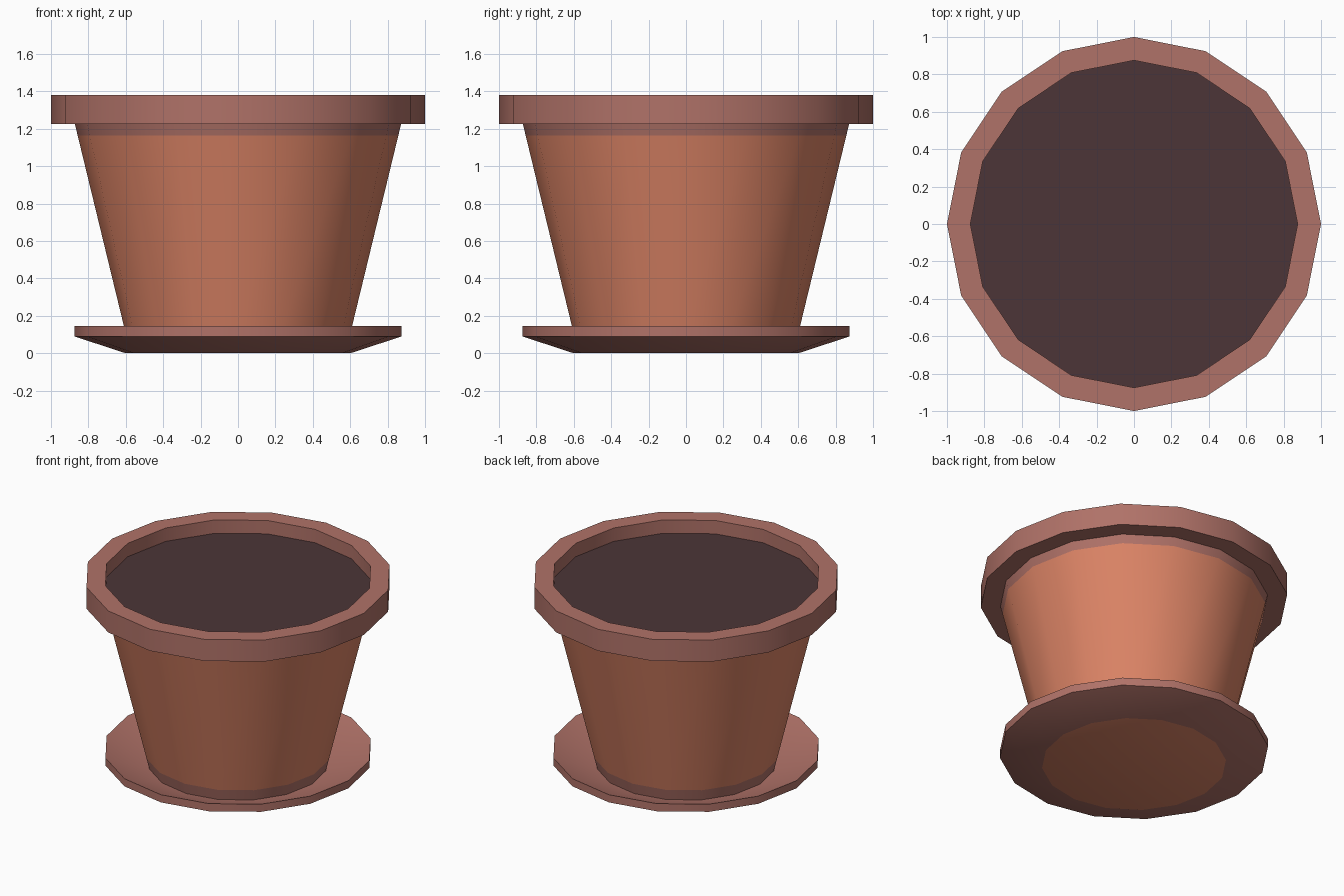
import bpy, bmesh, math

if "Cube" in bpy.data.objects:
    bpy.data.objects.remove(bpy.data.objects["Cube"])

SIDES = 16


def srgb(r, g, b):
    def lin(c):
        c /= 255
        return c / 12.92 if c <= 0.04045 else ((c + 0.055) / 1.055) ** 2.4
    return (lin(r), lin(g), lin(b), 1.0)


def material(name, rgb):
    m = bpy.data.materials.new(name)
    m.diffuse_color = srgb(*rgb)
    m.use_nodes = True
    m.node_tree.nodes["Principled BSDF"].inputs["Base Color"].default_value = m.diffuse_color
    return m


terracotta = material("terracotta", (220, 132, 102))
dusty_clay = material("dusty_clay", (176, 114, 104))
soil_brown = material("soil_brown", (76, 53, 55))


def lathe(name, profile, mats, slots, closed=False):
    """Revolve (radius, z) points; radius 0 makes a pole. One slot per segment.
    Outer surfaces run bottom to top."""
    bm = bmesh.new()
    rings = []
    for r, z in profile:
        if r == 0:
            rings.append([bm.verts.new((0, 0, z))] * SIDES)
        else:
            rings.append([bm.verts.new((r * math.cos(i * math.tau / SIDES),
                                        r * math.sin(i * math.tau / SIDES), z))
                          for i in range(SIDES)])
    if closed:
        rings.append(rings[0])
    for k, (a, b) in enumerate(zip(rings, rings[1:])):
        for i in range(SIDES):
            j = (i + 1) % SIDES
            corners = list(dict.fromkeys((a[i], a[j], b[j], b[i])))
            bm.faces.new(corners).material_index = slots[k]
    me = bpy.data.meshes.new(name)
    bm.to_mesh(me)
    bm.free()
    for m in mats:
        me.materials.append(m)
    ob = bpy.data.objects.new(name, me)
    bpy.context.collection.objects.link(ob)
    bpy.ops.object.select_all(action='DESELECT')
    ob.select_set(True)
    bpy.context.view_layer.objects.active = ob
    bpy.ops.object.shade_smooth_by_angle(angle=math.radians(30))
    return ob


def wall(z):
    """Point on the tapered pot wall at height z."""
    return (0.61 + (z - 0.145) * (0.872 - 0.61) / (1.225 - 0.145), z)


# Saucer: terracotta foot, sloping underside, short lip, dished top
lathe("saucer",
      [(0, 0), (0.6, 0), (0.875, 0.09), (0.875, 0.145), (0.585, 0.042), (0, 0.042)],
      [terracotta, dusty_clay], [0, 1, 1, 1, 1])

# Pot body: tapered wall with a duller band at foot and top
lathe("pot_body", [wall(0.042), wall(0.12), wall(1.165), wall(1.225)],
      [terracotta, dusty_clay], [1, 0, 1])

# Rim: thick collar
lathe("pot_rim", [(0.872, 1.225), (1, 1.225), (1, 1.38), (0.875, 1.38), (0.875, 1.284)],
      [dusty_clay], [0, 0, 0, 0])

# Soil: flat disc sunk below the rim
lathe("soil", [(0.875, 1.284), (0, 1.284)], [soil_brown], [0])
